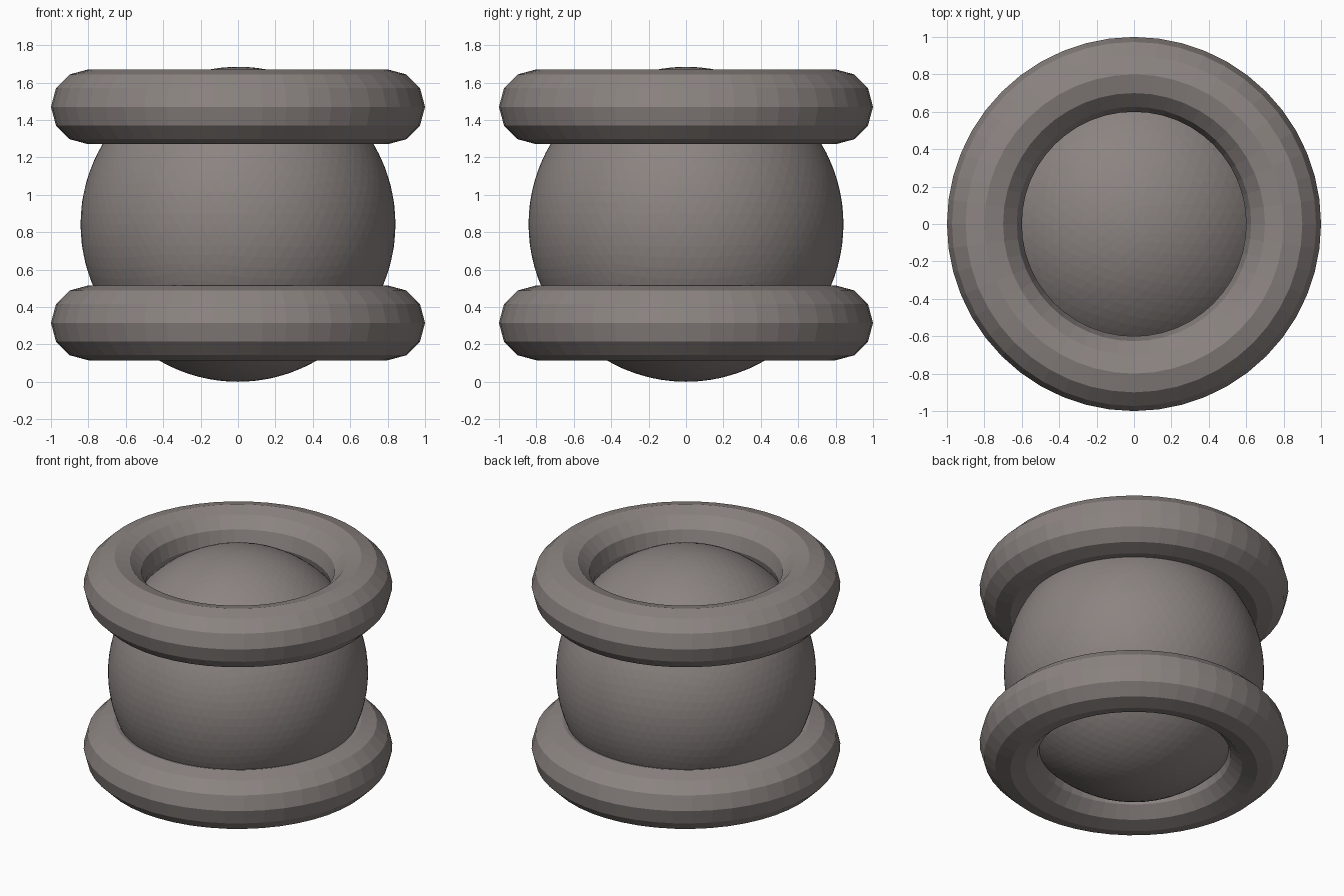
import bpy

if "Cube" in bpy.data.objects:
    bpy.data.objects.remove(bpy.data.objects["Cube"])

# One warm grey for the whole model
grey = bpy.data.materials.new("warm_grey")
grey.diffuse_color = (0.26, 0.23, 0.22, 1.0)
grey.use_nodes = True
grey.node_tree.nodes["Principled BSDF"].inputs["Base Color"].default_value = grey.diffuse_color

R = 0.842

# Central ball
bpy.ops.mesh.primitive_ico_sphere_add(subdivisions=5, radius=R, location=(0, 0, R))
ball = bpy.context.object
ball.name = "ball"
ball.data.materials.append(grey)

# Two faceted rings, above and below the middle
for name, z in (("lower_ring", 0.315), ("upper_ring", 1.47)):
    bpy.ops.mesh.primitive_torus_add(
        major_radius=0.8, minor_radius=0.2,
        major_segments=48, minor_segments=12, location=(0, 0, z))
    ring = bpy.context.object
    ring.name = name
    ring.data.materials.append(grey)
    ring.data.shade_flat()
